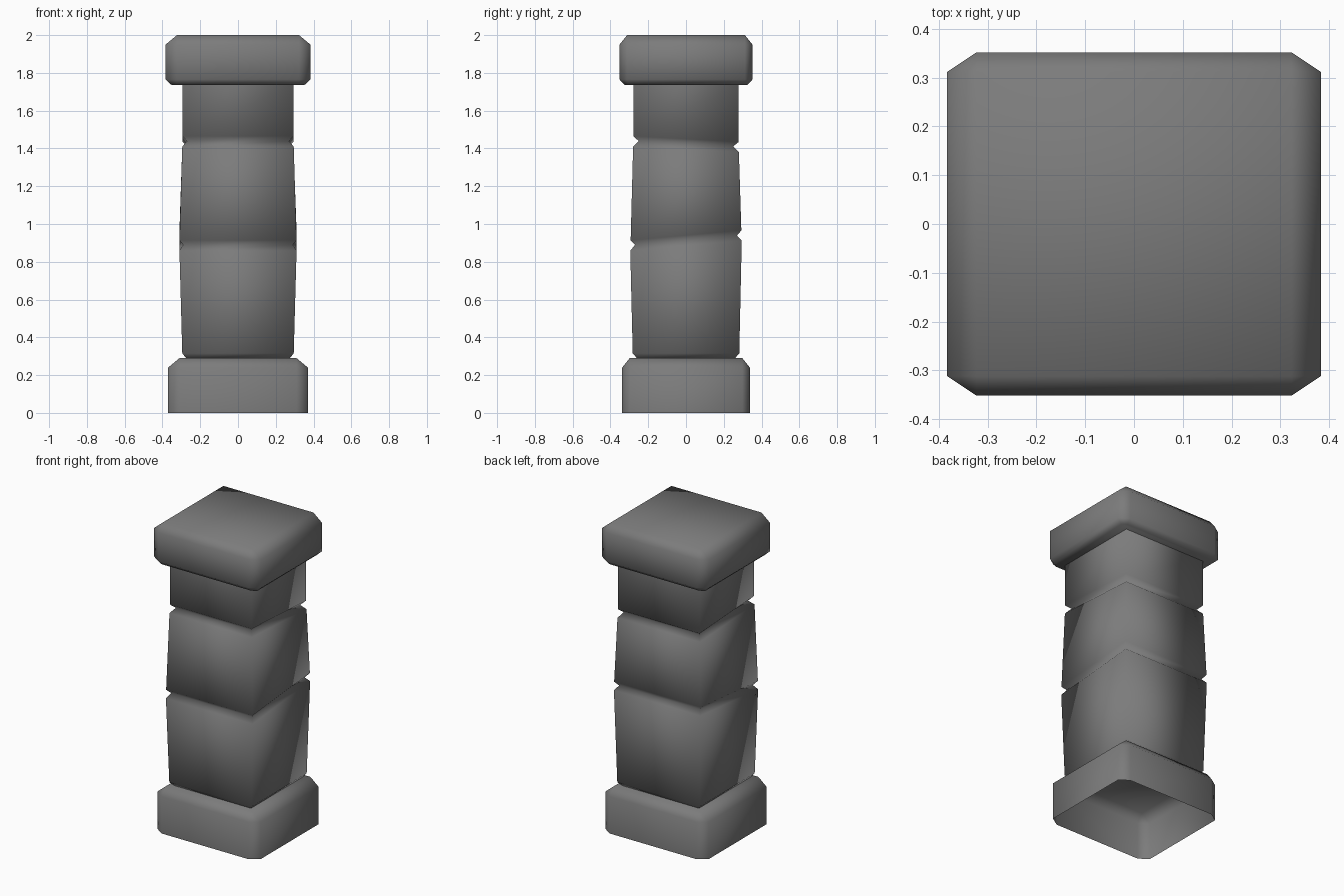
import bpy, bmesh

if "Cube" in bpy.data.objects:
    bpy.data.objects.remove(bpy.data.objects["Cube"])

stone = bpy.data.materials.new("dark grey stone")
stone.diffuse_color = (0.2, 0.2, 0.2, 1)
stone.use_nodes = True
stone.node_tree.nodes["Principled BSDF"].inputs["Base Color"].default_value = stone.diffuse_color


def ring_points(hx, hy, cx, cy, z, tilt=0.0):
    """Rectangle with cut corners; tilt raises z toward the back."""
    pts = []
    for sx, sy in ((1, 1), (-1, 1), (-1, -1), (1, -1)):
        a = (sx * hx, sy * (hy - cy))
        b = (sx * (hx - cx), sy * hy)
        for x, y in ((a, b) if sx * sy > 0 else (b, a)):
            pts.append((x, y, z + tilt * y))
    return pts


def loft(name, rings, cap_bottom=False, cap_top=False):
    """Skin a stack of rings into one smooth shell."""
    bm = bmesh.new()
    loops = [[bm.verts.new(p) for p in ring_points(*r)] for r in rings]
    for lo, hi in zip(loops, loops[1:]):
        for i in range(8):
            j = (i + 1) % 8
            bm.faces.new((lo[i], lo[j], hi[j], hi[i]))
    if cap_bottom:
        bm.faces.new(loops[0][::-1])
    if cap_top:
        bm.faces.new(loops[-1])
    # Square rings have doubled corners, which merge here
    bmesh.ops.remove_doubles(bm, verts=bm.verts, dist=0.0005)
    for f in bm.faces:
        f.smooth = True
    me = bpy.data.meshes.new(name)
    bm.to_mesh(me)
    bm.free()
    me.materials.append(stone)
    ob = bpy.data.objects.new(name, me)
    bpy.context.collection.objects.link(ob)
    return ob


# Plinth, hollow and open underneath
loft("base_block", [
    (0.37, 0.338, 0.06, 0.04, 0.0),
    (0.37, 0.338, 0.06, 0.04, 0.24),
    (0.31, 0.298, 0, 0, 0.29)], cap_top=True)

# Shaft of three stones with slanted grooves between them
LOW, HIGH = 0.09, -0.055
loft("shaft", [
    (0.275, 0.26, 0, 0, 0.29),
    (0.295, 0.282, 0, 0, 0.315),
    (0.31, 0.295, 0, 0, 0.885, LOW),
    (0.29, 0.27, 0, 0, 0.914, LOW),
    (0.31, 0.293, 0, 0, 0.94, LOW),
    (0.295, 0.28, 0, 0, 1.395, HIGH),
    (0.27, 0.25, 0, 0, 1.425, HIGH),
    (0.293, 0.279, 0, 0, 1.45, HIGH),
    (0.293, 0.279, 0, 0, 1.74)])

# Capital slab
loft("cap_block", [
    (0.353, 0.325, 0.03, 0.02, 1.737),
    (0.383, 0.352, 0.06, 0.04, 1.765),
    (0.383, 0.352, 0.06, 0.04, 1.95),
    (0.323, 0.312, 0, 0, 2.0)], cap_bottom=True, cap_top=True)
